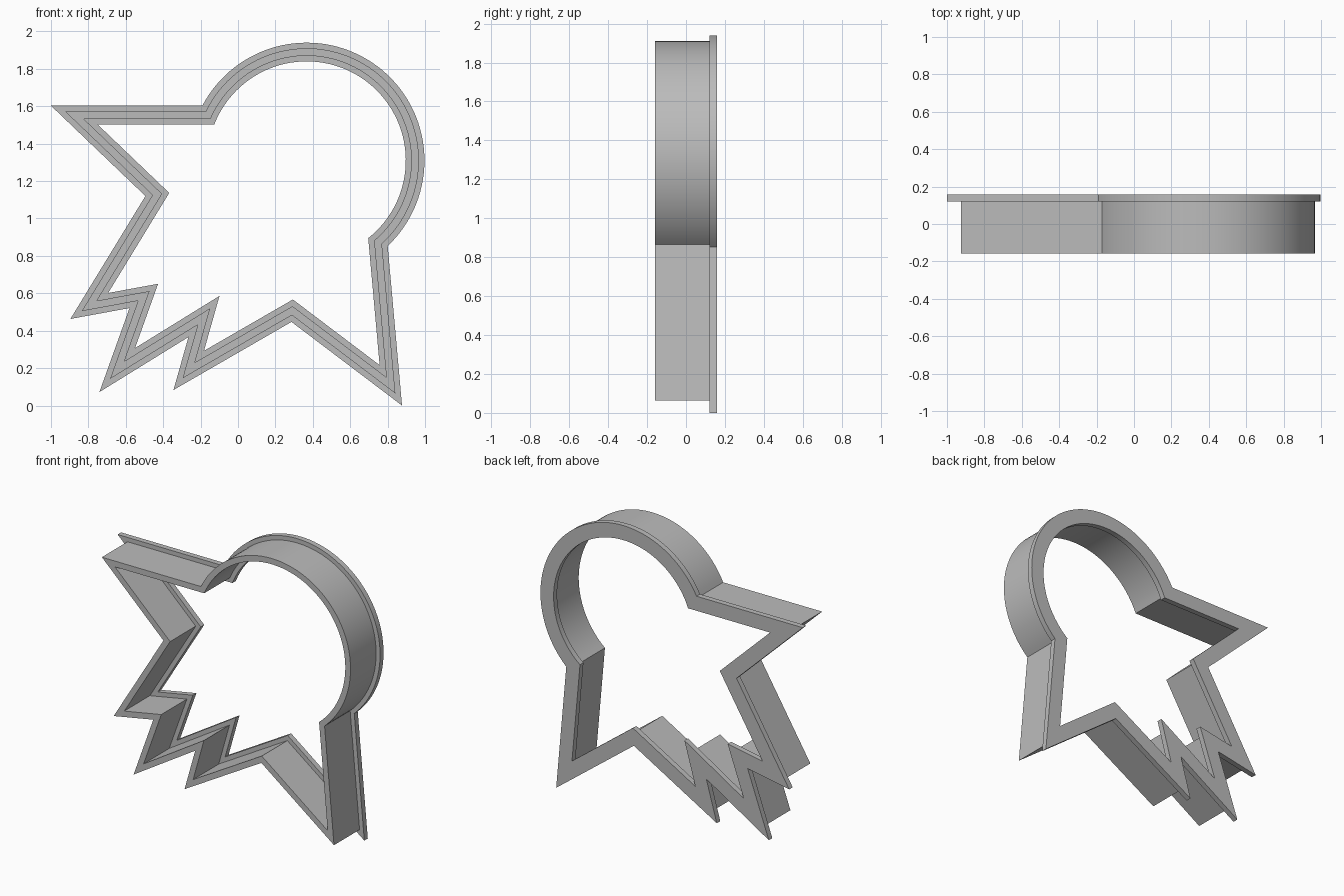
import bpy
import bmesh
import math
from mathutils import Vector

cube = bpy.data.objects.get("Cube")
if cube:
    bpy.data.objects.remove(cube, do_unlink=True)

# Outer outline in x, z: straight corners, running clockwise from arc end to arc start
CORNERS = [Vector(p) for p in (
    (0.80, 0.857), (0.877, 0.0), (0.286, 0.447), (-0.345, 0.083),
    (-0.265, 0.366), (-0.741, 0.072), (-0.58, 0.521), (-0.896, 0.463),
    (-0.495, 1.12), (-1.0, 1.603), (-0.195, 1.603))]
CENTRE = Vector((0.367, 1.31))
RADIUS = 0.63
ARC_STEPS = 64

# Cross-section: (inset from outer outline, y); a thin wall on a wider back flange
SECTION = [(0.0, 0.158), (0.1, 0.158), (0.1, 0.12), (0.07, 0.12),
           (0.07, -0.158), (0.03, -0.158), (0.03, 0.12), (0.0, 0.12)]


def inset_line(a, b, d):
    """Point and direction of edge a-b moved inward by d."""
    u = (b - a).normalized()
    return a + Vector((u.y, -u.x)) * d, u


def meet_lines(l1, l2):
    (p, u), (q, v) = l1, l2
    return p + u * ((q - p).cross(v) / u.cross(v))


def meet_circle(line, r, near):
    """Where a line crosses the arc's circle, closest to a given point."""
    p, u = line
    along = (CENTRE - p).dot(u)
    foot = p + u * along
    half = math.sqrt(r * r - (foot - CENTRE).length_squared)
    return min((foot + u * half, foot - u * half), key=lambda c: (c - near).length)


def outline(d):
    """Outline inset by d, always with the same number of points."""
    r = RADIUS - d
    lines = [inset_line(a, b, d) for a, b in zip(CORNERS, CORNERS[1:])]
    first = meet_circle(lines[0], r, CORNERS[0])
    last = meet_circle(lines[-1], r, CORNERS[-1])
    pts = [first] + [meet_lines(a, b) for a, b in zip(lines, lines[1:])] + [last]
    s, e = last - CENTRE, first - CENTRE
    a0, a1 = math.atan2(s.y, s.x), math.atan2(e.y, e.x)
    for i in range(1, ARC_STEPS):
        a = a0 + (a1 - a0) * i / ARC_STEPS
        pts.append(CENTRE + Vector((math.cos(a), math.sin(a))) * r)
    return pts


# Sweep the section around the outline
bm = bmesh.new()
rings = [[bm.verts.new((p.x, y, p.y)) for p in outline(d)] for d, y in SECTION]
for ring, nxt in zip(rings, rings[1:] + rings[:1]):
    for i in range(len(ring)):
        j = (i + 1) % len(ring)
        bm.faces.new((ring[i], ring[j], nxt[j], nxt[i]))
bmesh.ops.recalc_face_normals(bm, faces=bm.faces)
mesh = bpy.data.meshes.new("cutter_outline")
bm.to_mesh(mesh)
bm.free()

# Plain grey material
GREY = (0.5, 0.5, 0.5, 1.0)
mat = bpy.data.materials.new("plain grey")
mat.use_nodes = True
mat.diffuse_color = GREY
mat.node_tree.nodes["Principled BSDF"].inputs["Base Color"].default_value = GREY
mesh.materials.append(mat)

obj = bpy.data.objects.new("cutter_outline", mesh)
bpy.context.collection.objects.link(obj)
bpy.ops.object.select_all(action='DESELECT')
obj.select_set(True)
bpy.context.view_layer.objects.active = obj
bpy.ops.object.shade_smooth_by_angle(angle=math.radians(30))
